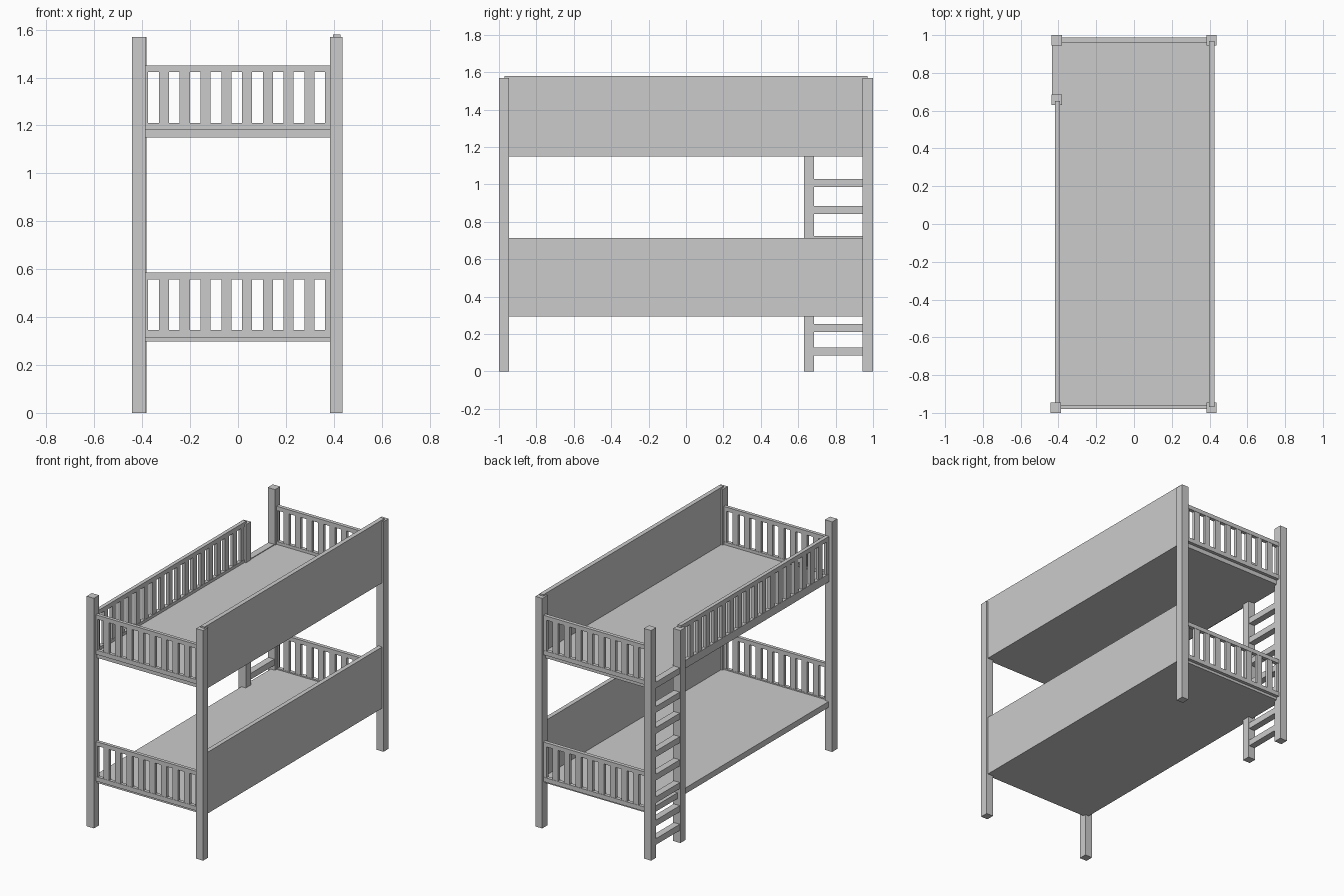
import bpy, bmesh
from mathutils import Matrix, Vector

if "Cube" in bpy.data.objects:
    bpy.data.objects.remove(bpy.data.objects["Cube"])


def add_box(bm, x, y, z):
    size = Vector((x[1] - x[0], y[1] - y[0], z[1] - z[0]))
    mid = Vector((x[0] + x[1], y[0] + y[1], z[0] + z[1])) / 2
    bmesh.ops.create_cube(bm, size=1, matrix=Matrix.Translation(mid) @ Matrix.Diagonal((*size, 1)))


def build(name, boxes):
    bm = bmesh.new()
    for b in boxes:
        add_box(bm, *b)
    me = bpy.data.meshes.new(name)
    bm.to_mesh(me)
    bm.free()
    ob = bpy.data.objects.new(name, me)
    bpy.context.collection.objects.link(ob)
    return ob


def box(name, x, y, z):
    return build(name, [(x, y, z)])


# Corner posts
H = 1.57
box("front_left_post", (-0.442, -0.387), (-1, -0.945), (0, H))
box("front_right_post", (0.385, 0.437), (-1, -0.945), (0, H))
box("back_left_post", (-0.437, -0.382), (0.945, 1), (0, H))
box("back_right_post", (0.385, 0.437), (0.945, 1), (0, H))

# Solid wall-side panels
box("upper_side_panel", (0.397, 0.427), (-0.97, 0.97), (1.15, 1.58))
box("lower_side_panel", (0.397, 0.427), (-0.97, 0.97), (0.295, 0.713))

# Bed boards
box("upper_bed_board", (-0.41, 0.40), (-0.965, 0.965), (1.15, 1.19))
box("lower_bed_board", (-0.415, 0.40), (-0.965, 0.965), (0.297, 0.337))

# Slatted end rails
PITCH, SLAT = 0.0868, 0.042
for level, z0, z1 in (("lower", 0.315, 0.585), ("upper", 1.18, 1.45)):
    for end, y in (("front", (-0.98, -0.957)), ("back", (0.962, 0.987))):
        x = (-0.40, 0.40)
        parts = [(x, y, (z0, z0 + 0.03)), (x, y, (z1 - 0.028, z1))]
        inner = (y[0] + 0.002, y[1] - 0.002)
        for i in range(10):
            s = -0.417 + i * PITCH
            parts.append(((s, s + SLAT), inner, (z0 + 0.02, z1 - 0.02)))
        build(f"{level}_{end}_end_rail", parts)

# Slatted guard rail on the open side
y, x = (-0.965, 0.65), (-0.418, -0.392)
guard = [(x, y, (1.155, 1.21)), (x, y, (1.435, 1.465))]
for i in range(19):
    s = -0.965 + i * PITCH
    guard.append(((-0.416, -0.394), (s, s + SLAT), (1.2, 1.45)))
build("guard_rail", guard)

# Ladder
box("ladder_post", (-0.437, -0.382), (0.63, 0.685), (0, 1.45))
for i, z in enumerate((0.085, 0.212, 0.37, 0.525, 0.683, 0.843, 0.987, 1.153)):
    box(f"ladder_rung_{i + 1}", (-0.433, -0.387), (0.675, 0.955), (z, z + 0.042))
